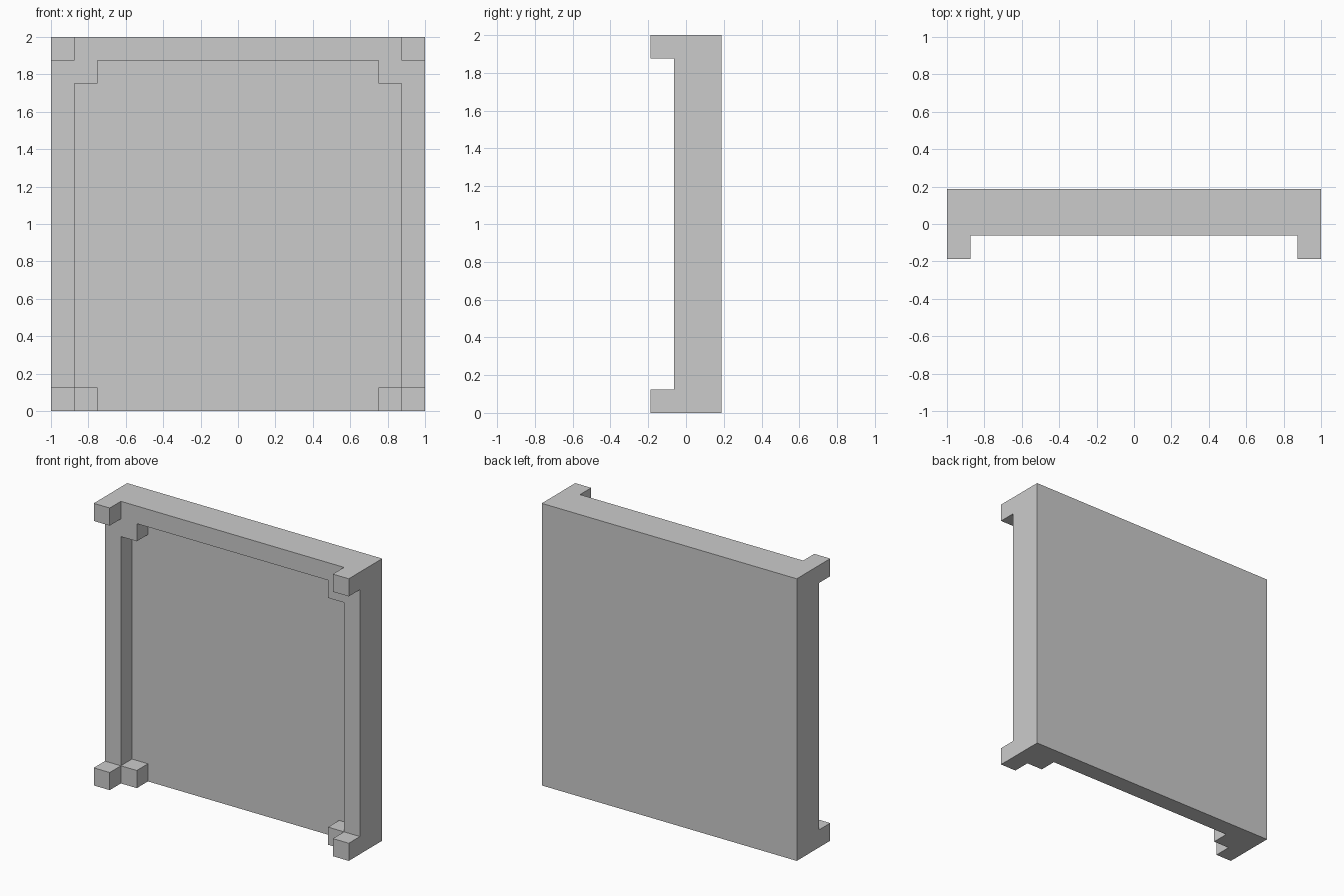
import bpy
import bmesh
from mathutils import Matrix, Vector

if "Cube" in bpy.data.objects:
    bpy.data.objects.remove(bpy.data.objects["Cube"])

U = 0.125  # one block; the panel is 16 x 16 blocks and 3 blocks deep
bm = bmesh.new()

# Back panel: a one-block-thick slab
bmesh.ops.create_cube(bm, size=1, matrix=Matrix.Translation((0, U, 1)) @ Matrix.Diagonal((2, U, 2, 1)))


def cut(axis, pos):
    """Score the slab with a straight loop at pos along the axis."""
    normal = Vector((0, 0, 0))
    normal[axis] = 1
    bmesh.ops.bisect_plane(bm, geom=bm.verts[:] + bm.edges[:] + bm.faces[:],
                           plane_co=normal * pos, plane_no=normal)


def raise_front(y, inside):
    """Extrude the front faces at depth y that pass the test by one block."""
    picked = []
    for f in bm.faces:
        c = f.calc_center_median()
        if abs(f.normal.y) > 0.9 and abs(c.y - y) < 0.01 and inside(abs(c.x), c.z):
            picked.append(f)
    new = bmesh.ops.extrude_face_region(bm, geom=picked)["geom"]
    bmesh.ops.translate(bm, vec=(0, -U, 0),
                        verts=[v for v in new if isinstance(v, bmesh.types.BMVert)])
    left = [f for f in picked if f.is_valid]
    if left:
        bmesh.ops.delete(bm, geom=left, context='FACES')
    bm.normal_update()


for side in (-1, 1):
    cut(0, side * 7 * U)
    cut(0, side * 6 * U)
for z in (U, 14 * U, 15 * U):
    cut(2, z)
bm.normal_update()

# Frame: side posts, top rail, and inner corner blocks at top and bottom
raise_front(U / 2, lambda x, z: x > 7 * U or z > 15 * U
            or (x > 6 * U and (z < U or z > 14 * U)))

# Corner lugs
raise_front(-U / 2, lambda x, z: x > 7 * U and (z < U or z > 15 * U))

# Merge flat areas and finish
bmesh.ops.recalc_face_normals(bm, faces=bm.faces[:])
bmesh.ops.dissolve_limit(bm, angle_limit=0.02, verts=bm.verts[:], edges=bm.edges[:])
mesh = bpy.data.meshes.new("framed_panel")
bm.to_mesh(mesh)
bm.free()
bpy.context.collection.objects.link(bpy.data.objects.new("framed_panel", mesh))
